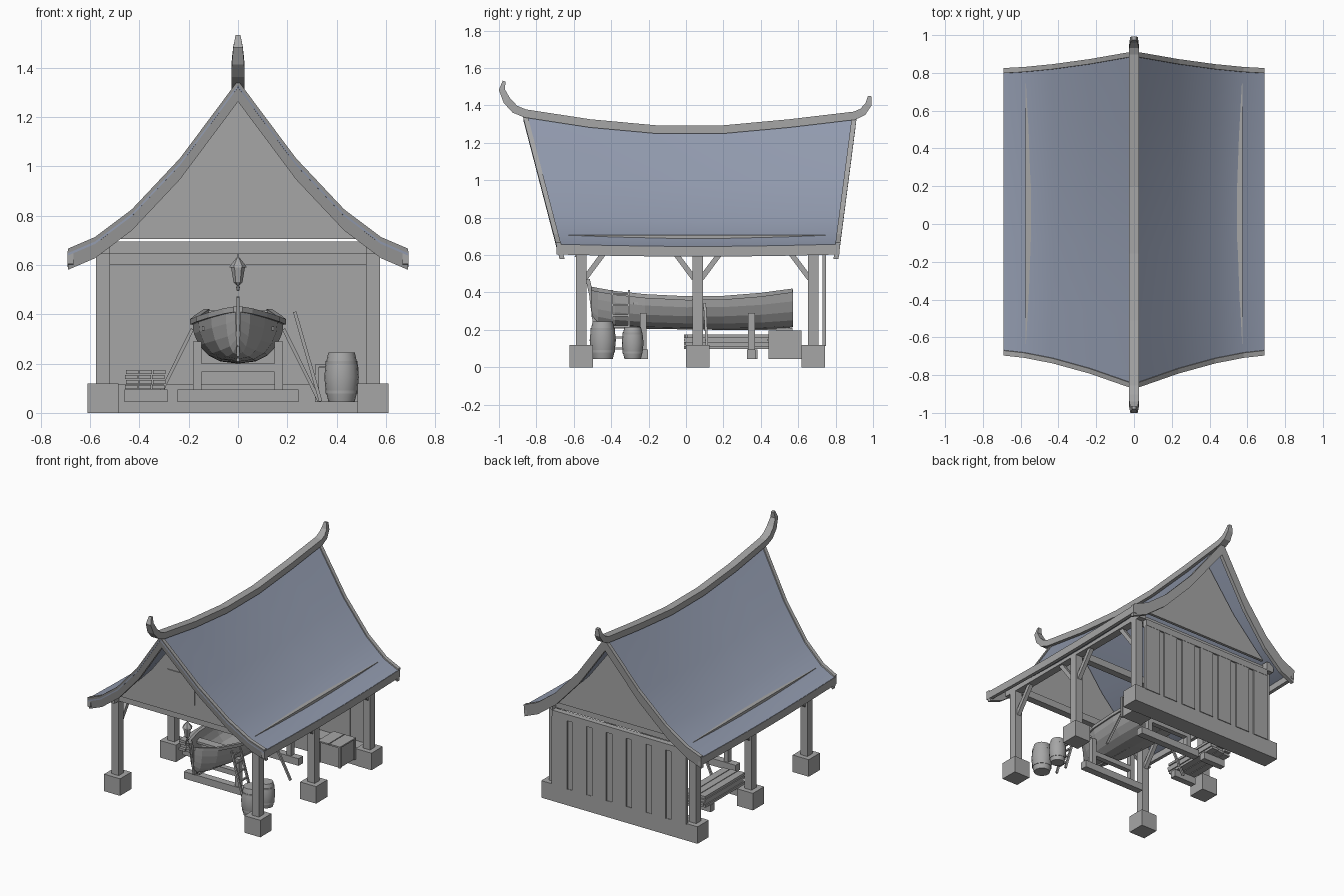
import bpy, bmesh
from math import sin, cos, pi
from mathutils import Vector

if "Cube" in bpy.data.objects:
    bpy.data.objects.remove(bpy.data.objects["Cube"])


def material(name, rgb):
    m = bpy.data.materials.new(name)
    m.use_nodes = True
    m.diffuse_color = (*rgb, 1)
    m.node_tree.nodes["Principled BSDF"].inputs["Base Color"].default_value = (*rgb, 1)
    return m


GREY = material("grey timber", (0.38, 0.38, 0.38))
BLUE = material("blue slate", (0.29, 0.33, 0.43))


def finish(name, bm, mat=GREY, smooth=False):
    bmesh.ops.recalc_face_normals(bm, faces=bm.faces)
    me = bpy.data.meshes.new(name)
    bm.to_mesh(me)
    bm.free()
    me.materials.append(mat)
    ob = bpy.data.objects.new(name, me)
    bpy.context.collection.objects.link(ob)
    if smooth:
        bpy.ops.object.select_all(action='DESELECT')
        ob.select_set(True)
        bpy.context.view_layer.objects.active = ob
        bpy.ops.object.shade_smooth_by_angle(angle=0.6)
    return ob


def loft(name, rings, mat=GREY, smooth=False):
    """Closed solid through rings of equal point count."""
    bm = bmesh.new()
    vs = [[bm.verts.new(p) for p in r] for r in rings]
    n = len(rings[0])
    for a, b in zip(vs, vs[1:]):
        for k in range(n):
            bm.faces.new((a[k], a[(k + 1) % n], b[(k + 1) % n], b[k]))
    bm.faces.new(vs[0])
    bm.faces.new(vs[-1])
    return finish(name, bm, mat, smooth)


def box(name, x0, x1, y0, y1, z0, z1):
    return loft(name, [[(x0, y0, z), (x1, y0, z), (x1, y1, z), (x0, y1, z)] for z in (z0, z1)])


def bar(name, a, b, w, d):
    """Square bar between two points."""
    a, b = Vector(a), Vector(b)
    t = (b - a).normalized()
    u = t.cross(Vector((0, 1, 0)) if abs(t.y) < 0.6 else Vector((1, 0, 0))).normalized()
    v = t.cross(u)
    return loft(name, [[p + u * i * w / 2 + v * j * d / 2
                        for i, j in ((-1, -1), (1, -1), (1, 1), (-1, 1))] for p in (a, b)])


def lathe(name, x, y, profile, sides, smooth=False):
    return loft(name, [[(x + r * cos(2 * pi * k / sides), y + r * sin(2 * pi * k / sides), z)
                        for k in range(sides)] for r, z in profile], smooth=smooth)


# Roof shape: half profile (x, height, sag along the length)
HALF = [(0, 1.34, .09), (.235, 1.025, .055), (.43, .818, .035), (.58, .705, .02), (.69, .658, .012)]
PROFILE = [(-x, z, s) for x, z, s in HALF[:0:-1]] + HALF


def y_front(z):
    return -.69 - .26 * (z - .65)


def y_back(z):
    return .82 + .13 * (z - .65)


def roof_point(x, z, sag, t, drop=0):
    return (x, y_front(z) * (1 - t) + y_back(z) * t, z - sag * sin(pi * t) - drop)


STEPS = [k / 5 for k in range(6)]
loft("roof", [[roof_point(*p, t) for t in STEPS] + [roof_point(*p, t, .02) for t in STEPS[::-1]]
              for p in PROFILE], BLUE, True)

# Bargeboards on both gables
for name, edge, t in (("front_bargeboard", y_front, .022), ("back_bargeboard", y_back, -.022)):
    loft(name, [[(x, edge(z) - t * .2, z + .008), (x, edge(z) + t, z + .008),
                 (x, edge(z - .08) + t, z - .078), (x, edge(z - .08) - t * .2, z - .078)]
                for x, z, s in PROFILE])

# Sagging fascia along each eave
x_e, z_e, s_e = HALF[-1]
for side, sx in (("left", 1), ("right", -1)):
    rings = []
    for t in STEPS:
        _, y, z = roof_point(x_e, z_e, s_e, t)
        rings.append([(sx * .667, y, z - .002), (sx * .692, y, z - .002),
                      (sx * .692, y, z - .055), (sx * .667, y, z - .055)])
    loft(side + "_fascia", rings)

# Ridge beam with upswept horns: (y, z, half width, half height)
path = [(-.972, 1.53, .01, .008), (-.985, 1.485, .019, .016), (-.957, 1.425, .025, .021),
        (-.915, 1.38, .027, .022), (-.86, 1.357, .027, .022)]
path += [(-.87 + 1.78 * t, 1.357 - .09 * sin(pi * t), .027, .022) for t in STEPS[1:5]]
path += [(.9, 1.345, .027, .022), (.945, 1.365, .025, .021), (.975, 1.405, .02, .017), (.983, 1.45, .011, .01)]
rings = []
for k, (y, z, w, h) in enumerate(path):
    p, q = path[max(k - 1, 0)], path[min(k + 1, len(path) - 1)]
    t = Vector((0, q[0] - p[0], q[1] - p[1])).normalized()
    n = Vector((0, -t.z, t.y)) * h
    c = Vector((0, y, z))
    rings.append([c + n + Vector((w, 0, 0)), c + n - Vector((w, 0, 0)),
                  c - n - Vector((w, 0, 0)), c - n + Vector((w, 0, 0))])
loft("ridge_beam", rings)

# Gable panels following the underside of the roof
slope = [(.49, .705), (.42, .77), (.235, .96), (0, 1.27)]
outline = slope + [(-x, z) for x, z in slope[-2::-1]]
for name, y in (("front_gable", -.628), ("back_gable", .725)):
    loft(name, [[(x, yy, z) for x, z in outline] for yy in (y, y + .02)])
box("gable_hatch", -.11, .105, -.634, -.628, .80, 1.0)

# Posts on stone blocks, wall plates, ties and braces
ROWS = {"front": -.56, "middle": .0625, "back": .68}
for side, sx in (("left", 1), ("right", -1)):
    xa, xb = sorted((sx * .52, sx * .575))
    xc = sx * .5475
    box(side + "_wall_plate", xa, xb, -.635, .745, .645, .708)
    for row, y in ROWS.items():
        box(f"{row}_{side}_block", xc - .0625, xc + .0625, y - .0625, y + .0625, 0, .12)
        box(f"{row}_{side}_post", xa, xb, y - .028, y + .028, .12, .65)
        for d in (-1, 1):
            if -.6 < y + d * .1 < .7:
                bar(f"{row}_{side}_brace", (xc, y + d * .02, .475), (xc, y + d * .15, .65), .028, .028)
for row, y in ROWS.items():
    box(row + "_tie_beam", -.525, .525, y - .025, y + .025, .645, .695)

# Back wall: plinth, rail, sheathing and boards
box("back_plinth", -.5, .5, .62, .7425, 0, .115)
box("back_rail", -.52, .52, .71, .75, .6, .645)
box("back_sheathing", -.52, .52, .733, .739, .115, .61)
for k in range(7):
    x = (k - 3) * .155
    w = .055 if k % 6 else .06
    box("wall_board", x - w, x + w, .729, .748, .115, .6)

# Rowing boat: (y, half width, sheer height, keel height)
STATIONS = [(-.505, .01, .425, .27), (-.47, .05, .418, .235), (-.38, .11, .402, .218), (-.22, .162, .385, .208),
            (0, .186, .374, .202), (.2, .184, .376, .2), (.4, .165, .392, .203), (.57, .13, .415, .212)]


def hull_curve(y, w, top, keel, inset):
    w, keel = max(w - inset, .003), keel + inset
    return [(w * (1 if c > 0 else -1) * abs(c) ** .8, y, top - (top - keel) * s)
            for c, s in ((cos(pi * k / 10), sin(pi * k / 10)) for k in range(11))]


loft("boat_hull", [hull_curve(*s, 0) + hull_curve(*s, .012)[::-1] for s in STATIONS])
stern = STATIONS[-1][1:]
loft("boat_transom", [hull_curve(y, *stern, .002) for y in (.555, .572)])
for side, sx in (("left", 1), ("right", -1)):
    loft(side + "_gunwale", [[(sx * (w + .008), y, t + .006), (sx * (w - .014), y, t + .006),
                              (sx * (w - .014), y, t - .016), (sx * (w + .008), y, t - .016)]
                             for y, w, t, k in STATIONS])
bar("boat_stem_lower", (0, -.485, .23), (0, -.505, .38), .014, .025)
bar("boat_stem_upper", (0, -.503, .37), (0, -.525, .47), .014, .022)
bar("boat_keel", (0, -.44, .215), (0, .57, .204), .014, .014)
for y, w in ((-.25, .145), (.05, .172), (.34, .158)):
    box("boat_seat", -w, w, y - .03, y + .03, .335, .35)

# Boat cradles and side props
for y in (-.228, .35):
    box("cradle_base", -.245, .245, y - .025, y + .025, .045, .095)
    box("cradle_crossbar", -.18, .18, y - .018, y + .018, .165, .2)
    for sx in (1, -1):
        box("cradle_post", sx * .165 - .017, sx * .165 + .017, y - .018, y + .018, .095, .29)
for sx in (1, -1):
    bar("boat_prop", (sx * .185, .1, .34), (sx * .33, .115, .047), .014, .014)

# Ladder
for y in (-.395, -.305):
    bar("ladder_rail", (.335, y, .047), (.23, y, .41), .014, .012)
for k in range(6):
    f = .15 + k * .16
    x, z = .335 - .105 * f, .047 + .363 * f
    bar("ladder_rung", (x, -.395, z), (x, -.305, z), .011, .011)

# Barrels
for name, x, y, r, h in (("large_barrel", .42, -.445, .07, .2), ("small_barrel", .42, -.285, .058, .17)):
    lathe(name, x, y, [(r * (.76 + .24 * sin(pi * f)), .045 + h * f)
                       for f in (0, .08, .25, .5, .75, .92, 1)], 16, True)
    for f in (.2, .8):
        rr = r * (.78 + .24 * sin(pi * f))
        lathe(name + "_hoop", x, y, [(rr, .045 + h * f - .006), (rr, .045 + h * f + .006)], 16, True)

# Crate with edge battens and a two-board lid
box("crate", .32, .48, .45, .61, .045, .185)
for x in (.32, .48):
    for y in (.45, .61):
        box("crate_batten", x - .008, x + .008, y - .008, y + .008, .045, .187)
for x in (.313, .403):
    box("crate_lid", x, x + .084, .442, .618, .187, .197)

# Lumber stack on bearers
for y in (.06, .36):
    box("lumber_bearer", -.46, -.285, y - .022, y + .022, .045, .095)
for layer in range(4):
    z = .097 + layer * .02
    for k in range(3):
        x = -.458 + k * .055 + layer % 2 * .004
        shift = (layer * 2 + k) % 3 * .008
        box("lumber_plank", x, x + .05, -.01 + shift, .435 + shift, z, z + .017)

# Hanging lantern
lathe("lantern_body", 0, -.565, [(.005, .495), (.008, .51), (.004, .515), (.018, .53), (.028, .59)], 6)
lathe("lantern_cap", 0, -.565, [(.035, .59), (.03, .6), (.004, .632)], 6)
bar("lantern_hook", (0, -.565, .625), (0, -.565, .65), .005, .005)
